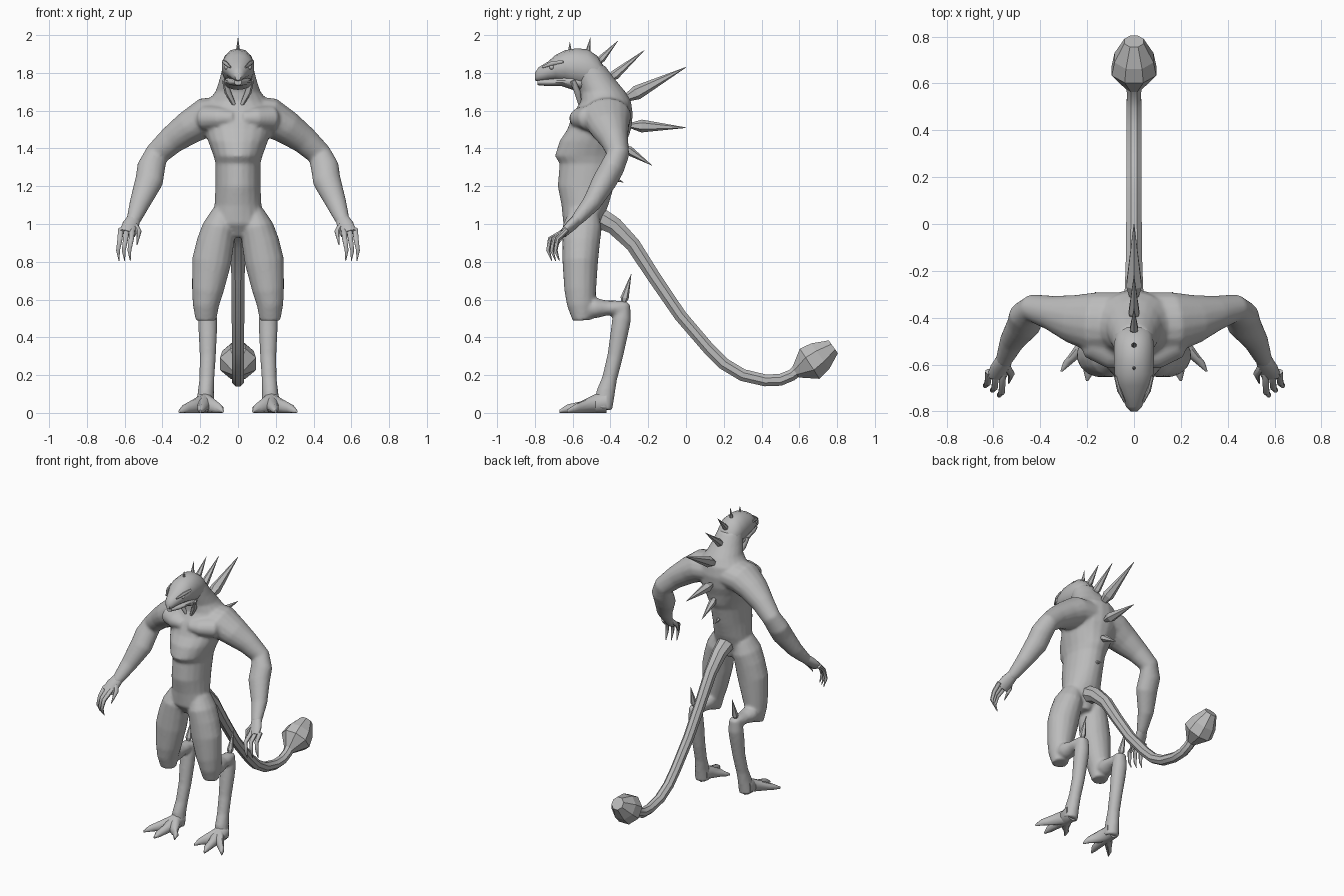
import bpy, bmesh
from math import sin, cos, pi, radians
from mathutils import Vector

default_cube = bpy.data.objects.get("Cube")
if default_cube:
    bpy.data.objects.remove(default_cube, do_unlink=True)

# The single plain skin colour
skin = bpy.data.materials.new("grey_skin")
skin.use_nodes = True
skin_colour = (0.5, 0.5, 0.5, 1)
skin.diffuse_color = skin_colour
skin.node_tree.nodes["Principled BSDF"].inputs["Base Color"].default_value = skin_colour

X_AXIS, Y_AXIS, Z_AXIS = Vector((1, 0, 0)), Vector((0, 1, 0)), Vector((0, 0, 1))


def loft(bm, sections, reference=X_AXIS, axis=None, sides=12, flip=1):
    """Skin elliptical rings; sections are (x, y, z, radius, other radius) in hundredths."""
    centres = [Vector((s[0] * flip, s[1], s[2])) / 100 for s in sections]
    last = len(centres) - 1
    rings = []
    for i, (centre, section) in enumerate(zip(centres, sections)):
        along = axis or (centres[min(i + 1, last)] - centres[max(i - 1, 0)]).normalized()
        u = (reference - along * reference.dot(along)).normalized()
        v = along.cross(u)
        ring = []
        for k in range(sides):
            angle = 2 * pi * (k + 0.5) / sides
            offset = u * cos(angle) * section[3] + v * sin(angle) * section[4]
            ring.append(bm.verts.new(centre + offset / 100))
        rings.append(ring)
    for lower, upper in zip(rings, rings[1:]):
        for k in range(sides):
            n = (k + 1) % sides
            bm.faces.new((lower[k], lower[n], upper[n], upper[k]))
    bm.faces.new(rings[0][::-1])
    bm.faces.new(rings[-1])


def finish(bm, name, mirror=False, smooth_angle=45):
    bmesh.ops.recalc_face_normals(bm, faces=bm.faces[:])
    mesh = bpy.data.meshes.new(name)
    bm.to_mesh(mesh)
    bm.free()
    obj = bpy.data.objects.new(name, mesh)
    bpy.context.collection.objects.link(obj)
    mesh.materials.append(skin)
    if smooth_angle:
        bpy.ops.object.select_all(action="DESELECT")
        obj.select_set(True)
        bpy.context.view_layer.objects.active = obj
        bpy.ops.object.shade_smooth_by_angle(angle=radians(smooth_angle))
    if mirror:
        modifier = obj.modifiers.new("mirror", "MIRROR")
        modifier.use_mirror_merge = False
    return obj


def spike(bm, base, tip, radius, sides=6):
    """Diamond spike with a narrow root and a long point."""
    base, tip = Vector(base), Vector(tip)
    rows = []
    for t, r in ((-0.1, 0.4), (0.13, 1), (1, 0.04)):
        rows.append((*base.lerp(tip, t), radius * r, radius * r))
    loft(bm, rows, sides=sides)


# Body: torso and neck, with arms and thighs fused into one skin
body = bmesh.new()
torso_rings = (  # height, front, back, half width
    (93, -60, -47, 5), (100, -65, -45, 14), (110, -66, -41, 12.5),
    (120, -68, -38, 12), (132, -67, -35, 12), (136, -69.5, -33, 13),
    (144, -67, -31, 16), (150, -63, -29, 18), (158, -60, -28, 19),
    (165, -56, -29, 16), (170, -56, -32, 12), (176, -58, -37, 10),
    (184, -60, -43, 8))
loft(body, [(0, (f + b) / 2, z, w, (b - f) / 2) for z, f, b, w in torso_rings],
     axis=Z_AXIS, sides=20)

arm = ((6, -42, 158, 13, 10), (17, -42, 156.5, 13, 10.5), (26, -40.5, 151, 10.5, 9),
       (35, -38, 144.5, 7.5, 7.5), (43, -36, 137, 6, 6.5), (46, -39, 130, 6.5, 7.5),
       (47, -43, 123, 6.5, 7.5), (52, -50, 111, 5, 5.5), (55, -57, 103, 3.5, 4),
       (56, -59, 101, 3, 3.5))
pectoral = ((2, -54, 156, 8, 5), (9, -53, 156, 9, 6.5), (17, -50, 156, 8, 7),
            (21, -46, 156, 4, 4))
thigh = ((8, -54, 106, 6, 8), (10, -55, 98, 9, 10.5), (12, -55.5, 90, 10, 10),
         (14, -56, 80, 10.5, 9.5), (16, -56, 65, 8.5, 8.5), (17, -55.5, 57, 7, 7.5),
         (17, -55, 49, 5.5, 5))
shin = ((17, -57, 55, 5, 5), (17, -48, 55.5, 6, 5.5), (16.5, -42, 55.5, 5, 4),
        (16.5, -36, 55.5, 4.5, 4), (16.5, -31.5, 55.5, 3.5, 3.5))
hock = ((16, -33, 58, 4, 3.5), (16, -34, 50, 5, 5), (16, -35, 44, 5, 4.8),
        (16, -37.5, 30, 4.3, 4.2), (16.5, -40.5, 18, 4, 4), (17, -42.5, 11, 4.3, 5),
        (17.5, -44, 2, 5, 5))
for side in (1, -1):
    for limb in (arm, pectoral):
        loft(body, limb, Y_AXIS, flip=side, sides=16)
    for limb in (thigh, shin, hock):
        loft(body, limb, flip=side, sides=16)
body_obj = finish(body, "body")
fuse = body_obj.modifiers.new("fuse", "REMESH")
fuse.mode = "VOXEL"
fuse.voxel_size = 0.01
fuse.use_smooth_shade = True
soften = body_obj.modifiers.new("soften", "SMOOTH")
soften.factor = 0.5
soften.iterations = 4

# Head and lower jaw, lofted from snout to nape
skull_rings = (  # depth, bottom, top, half width
    (-80, 176, 180, 1.5), (-78, 175.5, 183, 3.5), (-73, 176, 186, 5.5),
    (-69, 176, 189.5, 7.5), (-64, 175, 192, 8.5), (-58, 173, 193, 8.8),
    (-52, 172, 192.5, 8.8), (-47, 171, 189, 8), (-42, 171, 181, 6))
jaw_rings = ((-78.5, 173.5, 176.5, 2), (-73, 173, 177, 4.5), (-66, 173, 178, 6.5),
             (-60, 171, 179, 7.5), (-54, 171, 178, 6))
for name, rings in (("head", skull_rings), ("lower_jaw", jaw_rings)):
    bm = bmesh.new()
    loft(bm, [(0, y, (b + t) / 2, w, (t - b) / 2) for y, b, t, w in rings],
         axis=Y_AXIS, sides=14)
    finish(bm, name)

# Brow ridges, eyes and throat tendons
bm = bmesh.new()
loft(bm, ((4, -76, 183, 0.5, 0.5), (6.3, -71, 185, 1.2, 1), (7.8, -65, 186, 0.8, 0.8)), Z_AXIS, sides=8)
finish(bm, "brow", mirror=True)
bm = bmesh.new()
bmesh.ops.create_uvsphere(bm, u_segments=12, v_segments=8, radius=0.013)
bmesh.ops.translate(bm, verts=bm.verts, vec=(0.06, -0.71, 0.01 + 1.82))
finish(bm, "eye", mirror=True)
bm = bmesh.new()
loft(bm, ((7, -60, 176, 1.5, 1.5), (5.5, -57.5, 170, 1.8, 1.8), (2, -56, 163, 1, 1)), sides=8)
finish(bm, "throat_tendon", mirror=True)

# Hand: palm, three curled fingers and a thumb
bm = bmesh.new()
loft(bm, ((55, -57, 103, 3, 3.5), (57, -61, 99, 2.8, 4.5), (58.5, -65, 95, 2, 4.5)), Y_AXIS)
for i in range(3):
    x = 56 + 3 * i
    y = -72 + 2 * i
    loft(bm, ((x, -63, 97, 1.6, 1.6), (x + 0.5, y, 92, 1.4, 1.4),
              (x + 1.5, y - 1, 86, 1.1, 1.1), (x + 1, y + 1, 80.5, 0.2, 0.2)), sides=8)
loft(bm, ((55, -60, 100, 1.8, 1.8), (52.5, -64, 96, 1.5, 1.5), (53.5, -68, 89, 0.3, 0.3)), sides=8)
finish(bm, "hand", mirror=True)

# Foot: three fanned toes ending in claws
bm = bmesh.new()
for knuckle_x, tip_x, tip_y in ((12, 8, -61), (18.5, 20, -67), (25, 31, -63)):
    loft(bm, ((17.5, -42, 6, 5, 6), (17.5, -48, 5, 5, 5), (knuckle_x, -56, 3, 3, 3),
              ((knuckle_x + tip_x) / 2, tip_y + 4, 2.2, 2.4, 2.2),
              (tip_x, tip_y, 0.8, 0.5, 0.8)), axis=Y_AXIS, sides=10)
finish(bm, "foot", mirror=True)

# Spur above each hock
bm = bmesh.new()
spike(bm, (16.5, -33, 59), (16.5, -29, 73.5), 2.2)
finish(bm, "hock_spur", mirror=True, smooth_angle=0)

# Tail: long eight-sided whip with a faceted club
tail_path = ((-52, 103, 6), (-45, 103, 6), (-38, 99, 5), (-28, 89, 4.2), (-17, 72, 3.8),
             (-3, 51.5, 3.6), (12, 34, 3.5), (20, 26, 3.5), (30, 20, 3.5), (42, 17.2, 3.4),
             (50, 17.5, 3.4), (56, 20, 3.3), (60, 23.5, 3.5))
bm = bmesh.new()
loft(bm, [(0, y, z, r, r) for y, z, r in tail_path], sides=8)
finish(bm, "tail", smooth_angle=30)
bm = bmesh.new()
loft(bm, [(0, y, z, r, r) for y, z, r in
          ((58, 21.5, 3.5), (65.5, 26, 10.3), (71, 30, 9), (78, 35, 4.5))], sides=8)
finish(bm, "tail_club", smooth_angle=0)

# Row of spikes from the crown down the spine
spine_spikes = (  # base depth and height, tip depth and height, radius
    (-61.5, 192, -61.5, 196.5, 0.8), (-52, 191, -50.5, 199, 1.2),
    (-46, 186, -36, 197, 2), (-40, 177, -22, 192, 2.6), (-30, 167.5, 0, 183, 3.8),
    (-27, 152, 0, 151, 3.4), (-32, 140, -18, 131, 2.5), (-38, 124, -33, 122, 1.2))
bm = bmesh.new()
for base_y, base_z, tip_y, tip_z, radius in spine_spikes:
    spike(bm, (0, base_y, base_z), (0, tip_y, tip_z), radius)
finish(bm, "spine_spikes", smooth_angle=0)
